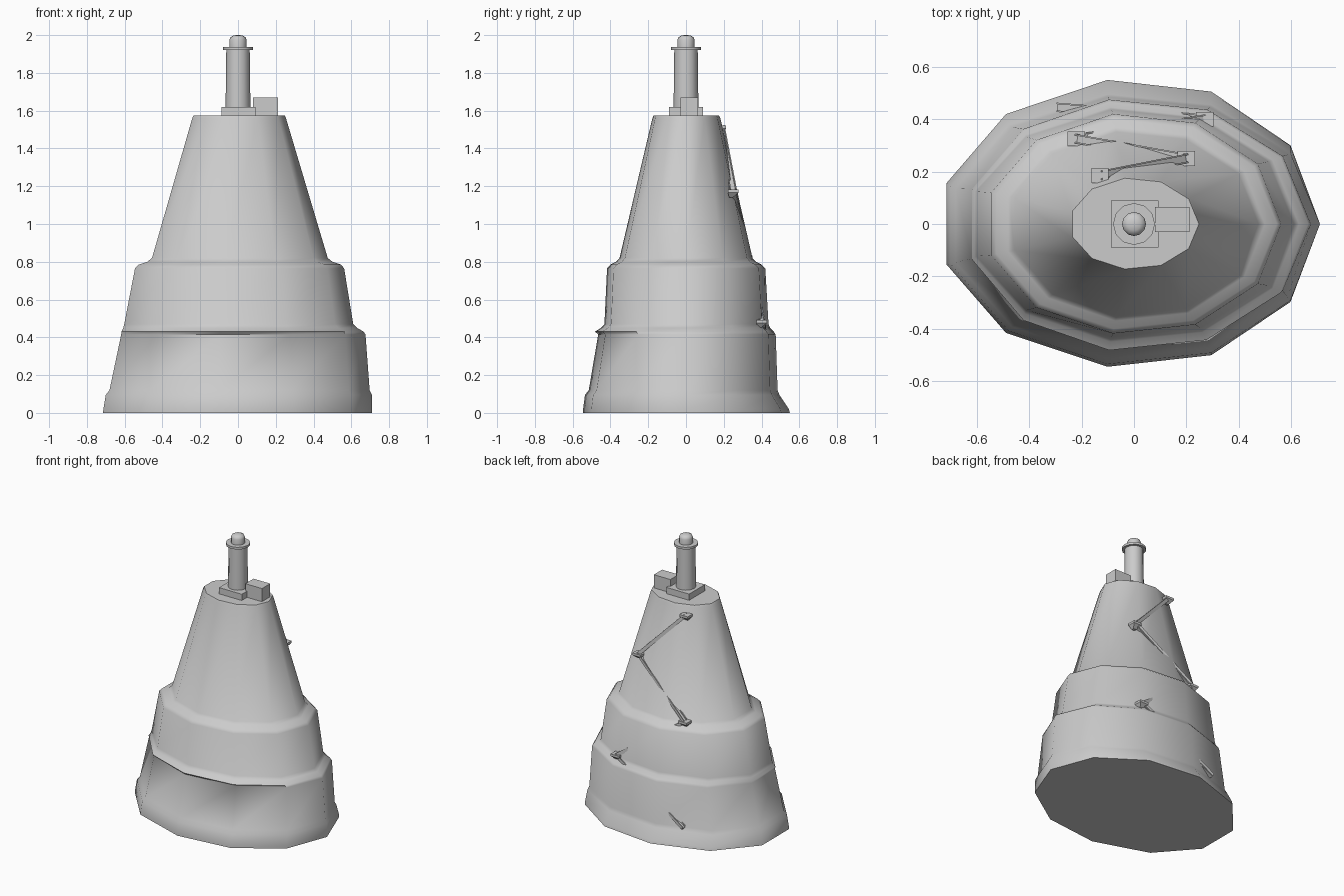
import bpy, bmesh, math
from mathutils import Vector, Matrix

if "Cube" in bpy.data.objects:
    bpy.data.objects.remove(bpy.data.objects["Cube"])

SIDES = 11


def finish(bm, name, angle=35):
    bmesh.ops.recalc_face_normals(bm, faces=bm.faces)
    me = bpy.data.meshes.new(name)
    bm.to_mesh(me)
    bm.free()
    ob = bpy.data.objects.new(name, me)
    bpy.context.collection.objects.link(ob)
    bpy.ops.object.select_all(action='DESELECT')
    ob.select_set(True)
    bpy.context.view_layer.objects.active = ob
    bpy.ops.object.shade_smooth_by_angle(angle=math.radians(angle))
    return ob


def loft(name, rings, angle=35):
    """Skin a stack of vertex loops and cap both ends."""
    bm = bmesh.new()
    loops = [[bm.verts.new(p) for p in ring] for ring in rings]
    n = len(loops[0])
    for a, b in zip(loops, loops[1:]):
        for i in range(n):
            j = (i + 1) % n
            bm.faces.new((a[i], a[j], b[j], b[i]))
    bm.faces.new(loops[0][::-1])
    bm.faces.new(loops[-1])
    return finish(bm, name, angle)


def rock_ring(z, right, left, back, front):
    pts = []
    for i in range(SIDES):
        a = math.tau * i / SIDES
        c, s = math.cos(a), math.sin(a)
        x = c * (right if c > 0 else left / 0.959)
        y = s * (back if s > 0 else front) / 0.99
        # blend the left stretch so the crown vertices stay put
        if -0.2 < c < 0:
            x = c * right
        pts.append((x, y, z))
    return pts


def box(name, lo, hi):
    bm = bmesh.new()
    size = Vector(hi) - Vector(lo)
    mid = (Vector(hi) + Vector(lo)) / 2
    bmesh.ops.create_cube(bm, size=1, matrix=Matrix.Translation(mid) @ Matrix.Diagonal((*size, 1)))
    return finish(bm, name)


def turned(name, profile, n=12):
    return loft(name, [[(r * math.cos(math.tau * i / n), r * math.sin(math.tau * i / n), z)
                        for i in range(n)] for r, z in profile], 40)


# stepped rock: z, right, left, back, front extents
loft("stepped_rock", [rock_ring(*r) for r in (
    (0.00, 0.71, 0.715, 0.55, 0.545),
    (0.02, 0.71, 0.712, 0.545, 0.545),
    (0.095, 0.71, 0.70, 0.495, 0.535),
    (0.12, 0.697, 0.68, 0.485, 0.515),
    (0.415, 0.675, 0.618, 0.475, 0.465),
    (0.43, 0.665, 0.617, 0.465, 0.482),
    (0.45, 0.63, 0.607, 0.445, 0.45),
    (0.47, 0.61, 0.602, 0.437, 0.432),
    (0.765, 0.562, 0.545, 0.42, 0.418),
    (0.785, 0.545, 0.525, 0.40, 0.40),
    (0.80, 0.50, 0.48, 0.37, 0.37),
    (0.82, 0.475, 0.455, 0.352, 0.352),
    (1.56, 0.254, 0.242, 0.182, 0.178),
    (1.575, 0.248, 0.235, 0.175, 0.172))], 45)

# lighthouse
box("tower_plinth", (-0.088, -0.09, 1.56), (0.093, 0.09, 1.62))
turned("tower_shaft", [(0.066, 1.60), (0.062, 1.925)])
turned("gallery", [(0.08, 1.92), (0.08, 1.936)])
turned("lantern", [(0.046, 1.93), (0.046, 1.975), (0.04, 1.989), (0.025, 1.997), (0.008, 2.0)])
box("keeper_hut", (0.08, -0.03, 1.56), (0.212, 0.064, 1.67))


def beam(name, a, b, width, height):
    """Sloped bar from a to b whose width stays level."""
    a, b = Vector(a), Vector(b)
    d = (b - a).normalized()
    side = d.cross(Vector((0, 0, 1))).normalized()
    up = side.cross(d)
    rings = [[p + side * sx * width / 2 + up * sz * height / 2
              for sx, sz in ((-1, -1), (1, -1), (1, 1), (-1, 1))] for p in (a, b)]
    return loft(name, rings)


# zigzag stair on the back, partly buried in the rock
landings = [(-0.13, 0.185, 1.51), (0.20, 0.25, 1.17), (-0.22, 0.325, 0.82),
            (0.27, 0.40, 0.48), (-0.29, 0.445, 0.12)]
for i, p in enumerate(landings):
    x, y, z = p
    # landing slab with a tapered bracket
    if i < 4:
        top = [(x + sx * 0.033, y + sy * 0.028, z + 0.012) for sx, sy in ((-1, -1), (1, -1), (1, 1), (-1, 1))]
        mid = [(a, b, z - 0.004) for a, b, _ in top]
        low = [(x + (a - x) * 0.35, y - 0.012 + (b - y) * 0.35, z - 0.03) for a, b, _ in top]
        loft(f"landing_{i + 1}", [low, mid, top])
for i, (a, b) in enumerate(zip(landings, landings[1:])):
    beam(f"stair_flight_{i + 1}", a, b, 0.028, 0.014)
    for s, tag in ((-1, "inner"), (1, "outer")):
        off = Vector((0, s * 0.015, 0.008))
        beam(f"stair_{tag}_rail_{i + 1}", Vector(a) + off, Vector(b) + off, 0.006, 0.02)
